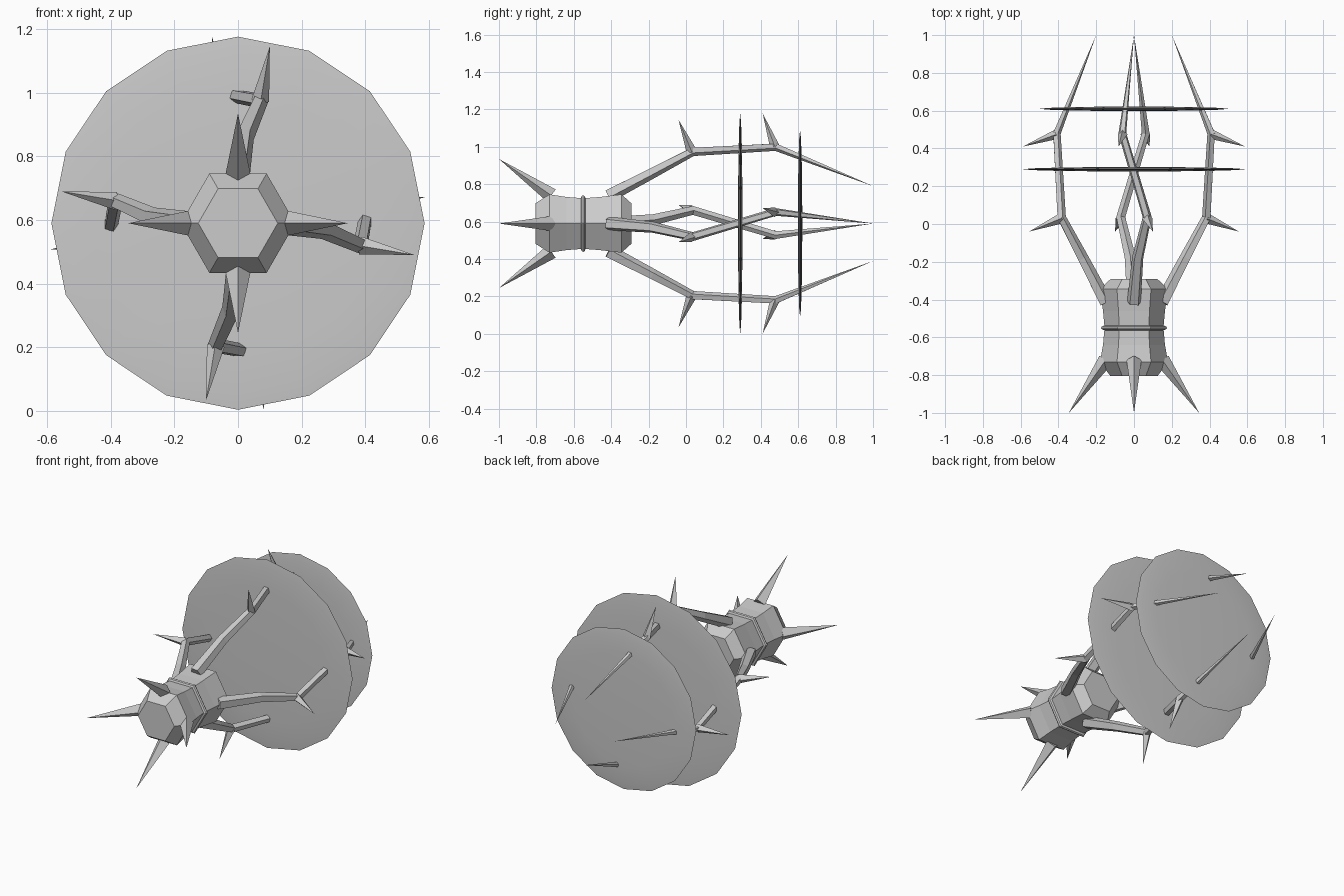
import bpy, bmesh, math
from mathutils import Vector, Matrix

if "Cube" in bpy.data.objects:
    bpy.data.objects.remove(bpy.data.objects["Cube"])

AXIS_Z = 0.59          # height of the long axis

grey = bpy.data.materials.new("plain grey")
grey.diffuse_color = (0.6, 0.6, 0.6, 1)
grey.use_nodes = True
grey.node_tree.nodes["Principled BSDF"].inputs["Base Color"].default_value = grey.diffuse_color


def loft(name, path, radii, sides, phase=0.0, quarter=0, smooth=False):
    """Skin n-sided rings along a path; zero radii close to a point.
    The path is written around the y axis, then turned by quarter turns."""
    pts = [Vector(p) for p in path]
    bm = bmesh.new()
    rings = []
    for i, (p, r) in enumerate(zip(pts, radii)):
        d = Vector((0, 0, 0))
        if i:
            d += (p - pts[i - 1]).normalized()
        if i < len(pts) - 1:
            d += (pts[i + 1] - p).normalized()
        d.normalize()
        u = (Vector((1, 0, 0)) - d * d.x).normalized()
        v = u.cross(d)
        ring = []
        for k in range(sides):
            a = phase + math.tau * k / sides
            ring.append(bm.verts.new(p + (u * math.cos(a) + v * math.sin(a)) * r))
        rings.append(ring)
    for a, b in zip(rings, rings[1:]):
        for k in range(sides):
            n = (k + 1) % sides
            bm.faces.new((a[k], a[n], b[n], b[k]))
    bm.faces.new(rings[0])
    bm.faces.new(rings[-1])
    bmesh.ops.remove_doubles(bm, verts=bm.verts, dist=1e-5)
    bmesh.ops.recalc_face_normals(bm, faces=bm.faces)
    bm.transform(Matrix.Translation((0, 0, AXIS_Z)) @
                 Matrix.Rotation(quarter * math.pi / 2, 4, 'Y'))
    mesh = bpy.data.meshes.new(name)
    bm.to_mesh(mesh)
    bm.free()
    mesh.materials.append(grey)
    if smooth:
        mesh.shade_smooth()
        mesh.set_sharp_from_angle(angle=math.radians(60))
    obj = bpy.data.objects.new(name, mesh)
    bpy.context.collection.objects.link(obj)
    return obj


def lathe(name, profile, sides, **kw):
    return loft(name, [(0, y, 0) for y, r in profile], [r for y, r in profile], sides, **kw)


# Hexagonal waisted hub and the thin ridge around its waist
lathe("hub", [(-0.805, 0.125), (-0.73, 0.18), (-0.64, 0.164), (-0.55, 0.156),
              (-0.46, 0.164), (-0.345, 0.18), (-0.292, 0.125)], 6)
lathe("waist_ring", [(-0.565, 0.15), (-0.558, 0.17), (-0.55, 0.175),
                     (-0.542, 0.17), (-0.535, 0.15)], 6)

# Two thin lens-shaped discs
for name, y0, radius in (("large_disc", 0.29, 0.586), ("small_disc", 0.61, 0.498)):
    steps = 8
    prof = []
    for i in range(steps + 1):
        a = math.pi * i / steps
        prof.append((y0 - 0.012 * math.cos(a), radius * math.sin(a)))
    prof[0], prof[-1] = (prof[0][0], 0), (prof[-1][0], 0)
    lathe(name, prof, 16, smooth=True)

# Four-fold parts: (sideways, along, outward) coordinates
for q in range(4):
    # Front spike
    loft(f"front_spike_{q}", [(0, -0.72, 0.15), (0, -1.0, 0.345)], [0.04, 0], 4, quarter=q)
    # Bent, tapering prong
    loft(f"prong_{q}",
         [(0, -0.415, 0.15), (0.02, -0.18, 0.272), (0.07, 0.035, 0.385),
          (-0.062, 0.48, 0.41), (0, 1.0, 0.2)],
         [0.038, 0.031, 0.025, 0.022, 0], 5, phase=-math.pi / 2, quarter=q)
    # Thorns on both knees of the prong
    loft(f"lower_thorn_{q}", [(0.07, 0.03, 0.385), (0.1, -0.04, 0.555)], [0.028, 0], 4, quarter=q)
    loft(f"upper_thorn_{q}", [(-0.06, 0.475, 0.41), (-0.082, 0.41, 0.588)], [0.026, 0], 4, quarter=q)
